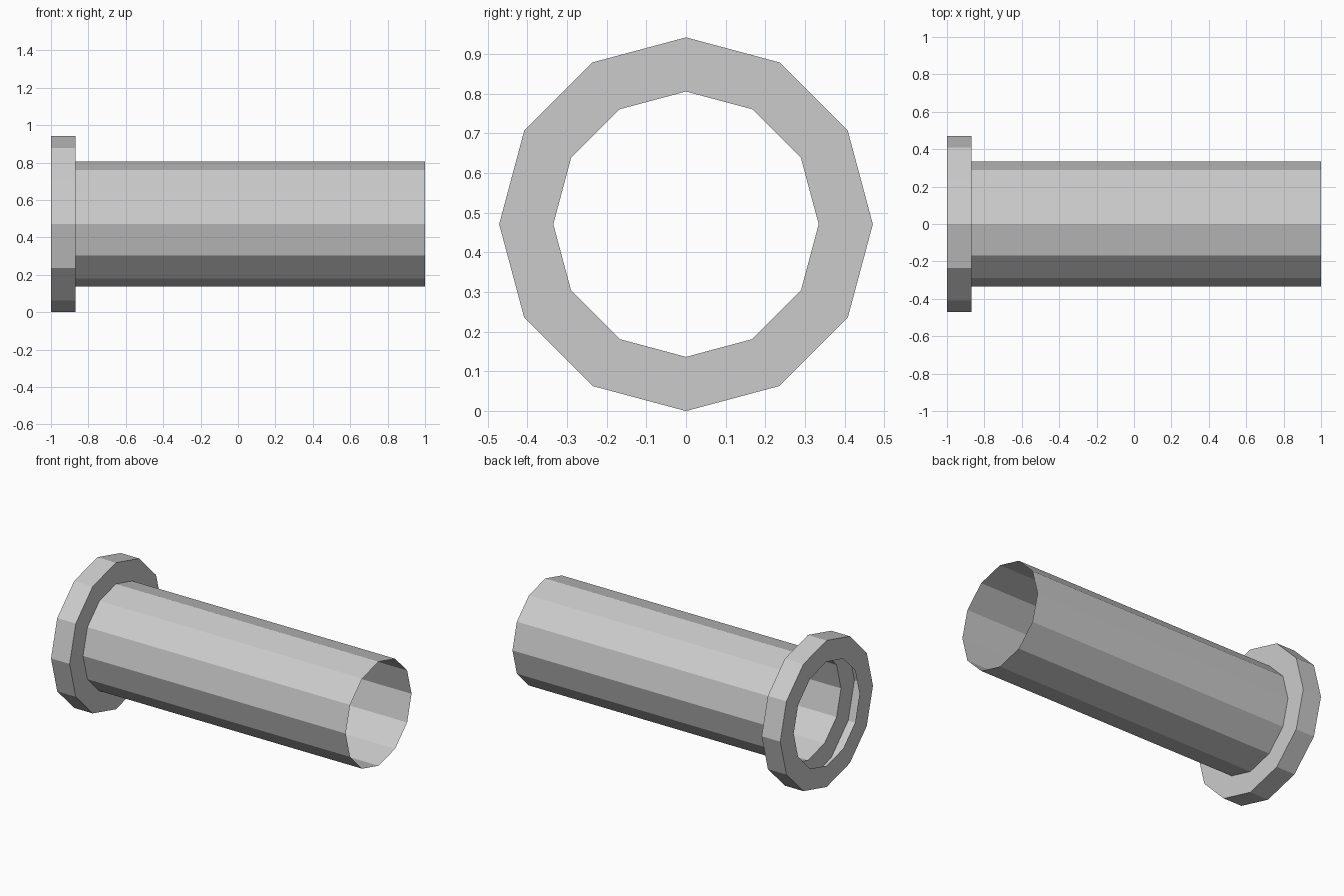
import bpy, bmesh
from math import sin, cos, tau

cube = bpy.data.objects.get("Cube")
if cube:
    bpy.data.objects.remove(cube)

SIDES = 12
FLANGE_R, PIPE_R = 0.471, 0.3345
FLANGE_X = -0.868

grey = bpy.data.materials.new("light grey")
grey.use_nodes = True
colour = (0.6, 0.6, 0.6, 1)
grey.diffuse_color = colour
grey.node_tree.nodes["Principled BSDF"].inputs["Base Color"].default_value = colour


def lathe(name, profile):
    """Sweep (x, radius) points around the lengthwise axis, one thin open shell."""
    bm = bmesh.new()
    rings = [[bm.verts.new((x, r * sin(tau * i / SIDES), FLANGE_R + r * cos(tau * i / SIDES)))
              for i in range(SIDES)] for x, r in profile]
    for a, b in zip(rings, rings[1:]):
        for i in range(SIDES):
            j = (i + 1) % SIDES
            bm.faces.new((a[i], b[i], b[j], a[j]))
    # Point the faces away from the axis or out along the flange ends
    bm.normal_update()
    top = max(bm.faces, key=lambda f: f.calc_center_median().z)
    if top.normal.z < 0:
        bmesh.ops.reverse_faces(bm, faces=bm.faces[:])
    mesh = bpy.data.meshes.new(name)
    bm.to_mesh(mesh)
    bm.free()
    mesh.materials.append(grey)
    obj = bpy.data.objects.new(name, mesh)
    bpy.context.collection.objects.link(obj)
    return obj


# Hollow flange, open towards the bore
lathe("flange", [(-1, PIPE_R), (-1, FLANGE_R), (FLANGE_X, FLANGE_R), (FLANGE_X, PIPE_R)])

# Thin pipe, open at both ends
lathe("pipe", [(FLANGE_X, PIPE_R), (1, PIPE_R)])
